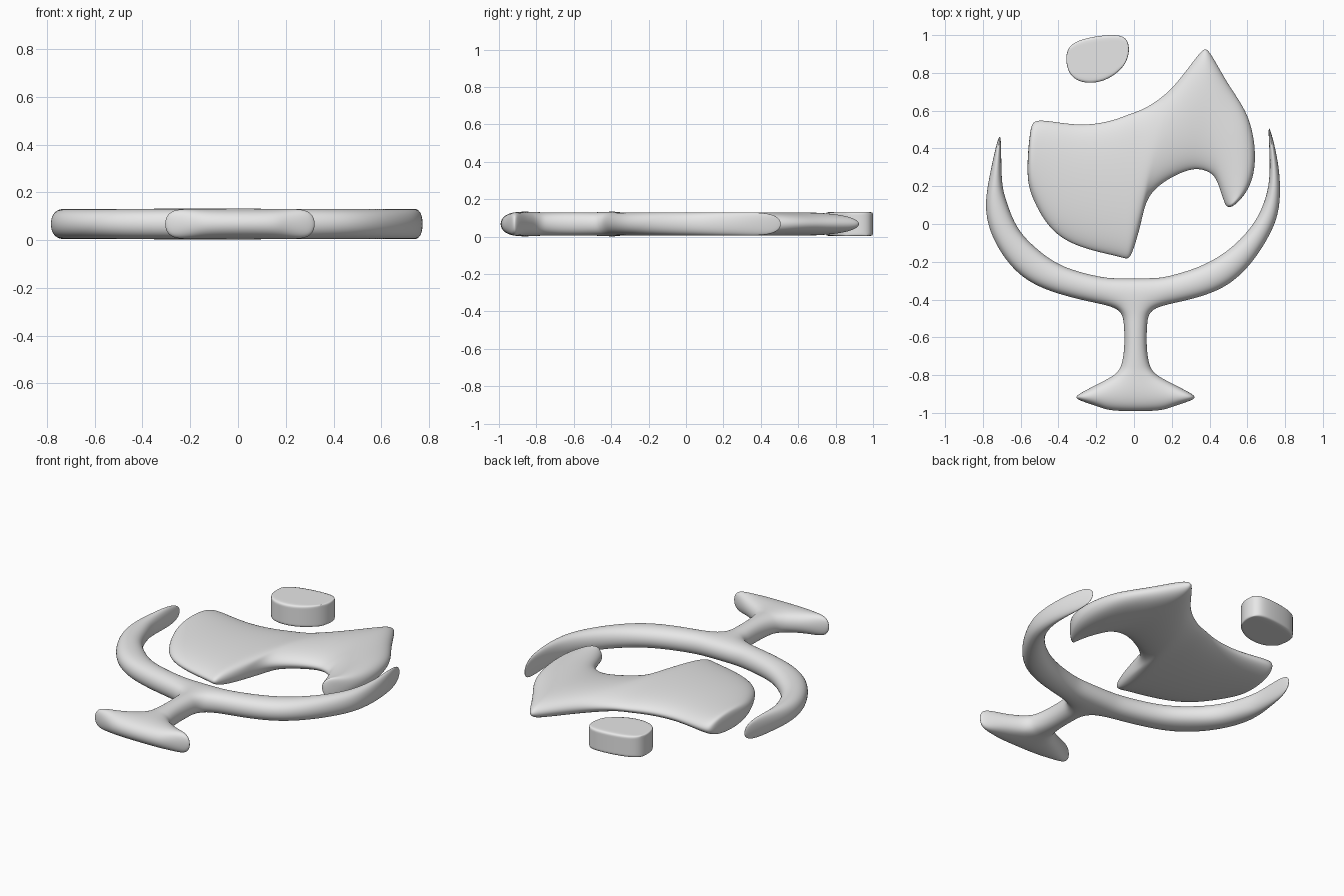
import bpy
import bmesh
from collections import Counter

default_cube = bpy.data.objects.get("Cube")
if default_cube:
    bpy.data.objects.remove(default_cube, do_unlink=True)

MID_HEIGHT = 0.0675

grey = bpy.data.materials.new("plain_grey")
grey.use_nodes = True
grey.diffuse_color = (0.8, 0.8, 0.8, 1)
shader = next(n for n in grey.node_tree.nodes if n.type == 'BSDF_PRINCIPLED')
shader.inputs["Base Color"].default_value = (0.8, 0.8, 0.8, 1)


def strip(pairs):
    """Flat points and quads of a ribbon given as (one rail, other rail) pairs."""
    points = [p for pair in pairs for p in pair]
    quads = [(i, i + 1, i + 3, i + 2) for i in range(0, len(points) - 2, 2)]
    return points, quads


def extend(points, quads, edge, pairs):
    """Grow a further ribbon out of an existing edge; returns its last edge."""
    for a, b in pairs:
        n = len(points)
        points += [a, b]
        quads.append((edge[0], edge[1], n + 1, n))
        edge = (n, n + 1)
    return edge


def soft_plate(name, points, quads, half, rim_crease=0.0):
    """Thicken a flat quad layout into a subdivided pillow whose rim meets the points."""
    n = len(points)
    sides = Counter(frozenset(e) for q in quads for e in zip(q, q[1:] + q[:1]))
    rim = [tuple(e) for e, count in sides.items() if count == 1]
    verts = [(x, y, z) for z in (half, -half) for x, y in points]
    faces = list(quads) + [tuple(i + n for i in q) for q in quads]
    faces += [(a, b, b + n, a + n) for a, b in rim]
    mesh = bpy.data.meshes.new(name)
    mesh.from_pydata(verts, [], faces)
    bm = bmesh.new()
    bm.from_mesh(mesh)
    bmesh.ops.recalc_face_normals(bm, faces=bm.faces)
    bm.to_mesh(mesh)
    bm.free()
    mesh.update()
    mesh.materials.append(grey)
    mesh.shade_smooth()

    # optional firmer top and bottom rims
    if rim_crease:
        rim_set = {frozenset(e) for e in rim}
        crease = mesh.attributes.new("crease_edge", 'FLOAT', 'EDGE')
        for e in mesh.edges:
            a, b = e.vertices
            if (a < n) == (b < n) and frozenset((a % n, b % n)) in rim_set:
                crease.data[e.index].value = rim_crease

    obj = bpy.data.objects.new(name, mesh)
    bpy.context.collection.objects.link(obj)
    obj.location.z = MID_HEIGHT
    subsurf = obj.modifiers.new("soften", 'SUBSURF')
    subsurf.levels = 1

    # push the cage outwards until the softened rim lands on the outline
    uprights = {min(e.vertices): e.index for e in mesh.edges
                if abs(e.vertices[0] - e.vertices[1]) == n}
    for _ in range(14):
        bpy.context.view_layer.update()
        evaluated = obj.evaluated_get(bpy.context.evaluated_depsgraph_get())
        soft = evaluated.to_mesh()
        rims = {i: soft.vertices[2 * n + e].co.copy() for i, e in uprights.items()}
        evaluated.to_mesh_clear()
        for i, co in rims.items():
            for v in (mesh.vertices[i], mesh.vertices[i + n]):
                v.co.x += points[i][0] - co.x
                v.co.y += points[i][1] - co.y
        mesh.update()
    subsurf.levels = subsurf.render_levels = 4
    return obj


# bowl arc: outer and inner rim, from one tip to the other
arc = [
    ((-.725, .43), (-.705, .435)), ((-.765, .25), (-.70, .25)),
    ((-.783, .09), (-.675, .12)), ((-.75, -.06), (-.615, -.02)),
    ((-.65, -.22), (-.51, -.135)), ((-.49, -.335), (-.37, -.225)),
    ((-.26, -.405), (-.19, -.277)), ((-.095, -.45), (-.07, -.288)),
    ((.11, -.45), (.09, -.287)), ((.27, -.405), (.2, -.272)),
    ((.47, -.335), (.365, -.217)), ((.62, -.205), (.52, -.12)),
    ((.72, -.05), (.63, 0)), ((.768, .1), (.69, .12)),
    ((.765, .3), (.718, .28)), ((.728, .475), (.713, .48)),
]
points, quads = strip(arc)

# stem grows out of the middle of the arc, then the foot spreads both ways
axis = .008


def across(half_width, y):
    return (axis - half_width, y), (axis + half_width, y)


stem = [across(.062, -.53), across(.06, -.65), across(.075, -.745), across(.115, -.8)]
top = extend(points, quads, (14, 16), stem)
base = extend(points, quads, top, [across(.1, -.988)])
for k, s in enumerate((-1, 1)):
    wing = [((axis + s * .21, -.853), (axis + s * .2, -.966)),
            ((axis + s * .3, -.902), (axis + s * .296, -.932))]
    extend(points, quads, (top[k], base[k]), wing)
soft_plate("goblet", points, quads, .068)

# swooping piece inside the bowl: upper and lower edge, left to right
swoop = [
    ((-.55, .48), (-.563, .27)), ((-.49, .547), (-.525, .115)),
    ((-.30, .527), (-.42, -.04)), ((-.13, .545), (-.25, -.13)),
    ((-.04, .575), (-.08, -.173)), ((.04, .605), (-.015, -.16)),
    ((.11, .645), (.035, 0)), ((.18, .7), (.085, .15)),
    ((.26, .79), (.2, .247)), ((.35, .905), (.32, .29)),
    ((.405, .9), (.4, .272)), ((.5, .74), (.435, .235)),
    ((.6, .57), (.455, .185)), ((.64, .37), (.472, .135)),
    ((.612, .205), (.487, .1)), ((.545, .112), (.507, .09)),
]
soft_plate("swoop", *strip(swoop), .068)

# small pebble above, with firmer rims
pebble = [
    ((-.35, .92), (-.345, .81)), ((-.26, .98), (-.27, .752)),
    ((-.115, 1), (-.15, .765)), ((-.035, .965), (-.045, .855)),
]
soft_plate("pebble", *strip(pebble), .064, rim_crease=.7)
